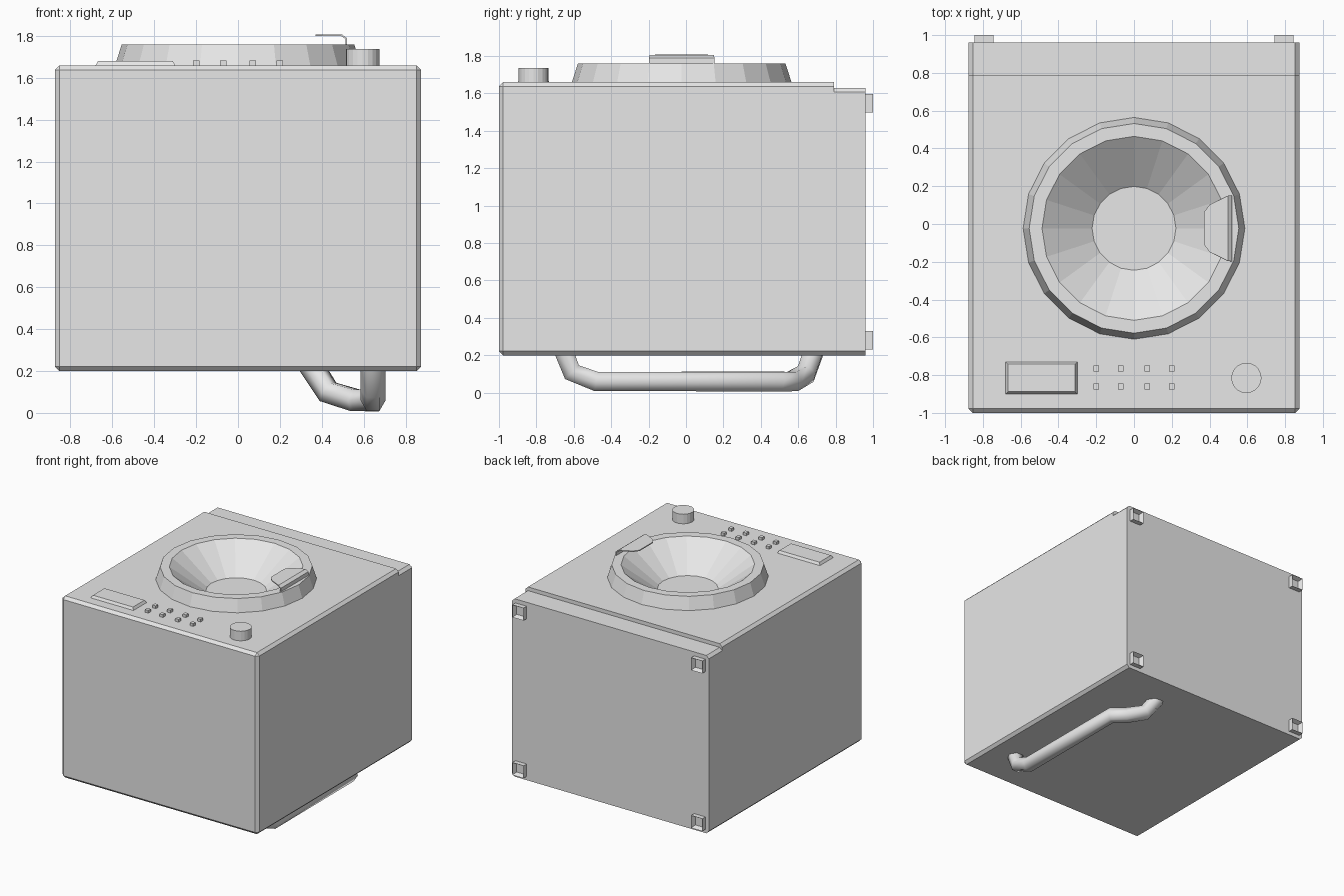
import bpy, bmesh, math
from mathutils import Matrix

cube = bpy.data.objects.get("Cube")
if cube:
    bpy.data.objects.remove(cube, do_unlink=True)

grey = bpy.data.materials.new("light_grey")
grey.use_nodes = True
grey.diffuse_color = (0.8, 0.8, 0.8, 1)
grey.node_tree.nodes["Principled BSDF"].inputs["Base Color"].default_value = (0.8, 0.8, 0.8, 1)


def add_object(name, data):
    obj = bpy.data.objects.new(name, data)
    bpy.context.collection.objects.link(obj)
    data.materials.append(grey)
    return obj


def finish(name, bm):
    bmesh.ops.recalc_face_normals(bm, faces=bm.faces)
    mesh = bpy.data.meshes.new(name)
    bm.to_mesh(mesh)
    bm.free()
    return add_object(name, mesh)


def box_mesh(x, y, z):
    """Box spanning the three (low, high) ranges."""
    bm = bmesh.new()
    size = Matrix.Diagonal((x[1] - x[0], y[1] - y[0], z[1] - z[0], 1))
    centre = Matrix.Translation((sum(x) / 2, sum(y) / 2, sum(z) / 2))
    bmesh.ops.create_cube(bm, size=1, matrix=centre @ size)
    return bm


def chamfer(bm, keep, width=0.022):
    edges = [e for e in bm.edges if keep(e)]
    bmesh.ops.bevel(bm, geom=edges, offset=width, segments=1, affect='EDGES')


def lathe(name, profile, centre, sides):
    """Spin a (radius, z) profile; the last ring is capped."""
    bm = bmesh.new()
    rings = []
    for r, z in profile:
        rings.append([bm.verts.new((centre[0] + r * math.cos(a), centre[1] + r * math.sin(a), z))
                      for a in (math.tau * i / sides for i in range(sides))])
    for low, high in zip(rings, rings[1:]):
        for i in range(sides):
            j = (i + 1) % sides
            bm.faces.new((low[i], low[j], high[j], high[i]))
    bm.faces.new(rings[-1])
    return finish(name, bm)


TOP, STEP = 1.66, 0.79
WIDE = (-0.875, 0.875)
DOOR = (0, -0.023)

# Cabinet: chamfered everywhere but at the rear
bm = box_mesh(WIDE, (-1, STEP), (0.2, TOP))
chamfer(bm, lambda e: any(v.co.y < 0 for v in e.verts))
cabinet = finish("cabinet", bm)

# Opening in the cabinet for the door bowl
cutter = lathe("door_opening_cutter", [(0, 1.5), (0.52, 1.5), (0.52, 1.8)], DOOR, 20)
bm = bmesh.new()
bm.from_mesh(cutter.data)
bmesh.ops.remove_doubles(bm, verts=bm.verts, dist=1e-5)
bmesh.ops.recalc_face_normals(bm, faces=bm.faces)
bm.to_mesh(cutter.data)
bm.free()
cutter.hide_render = True
cutter.hide_viewport = True
cut = cabinet.modifiers.new("door_opening", 'BOOLEAN')
cut.operation = 'DIFFERENCE'
cut.object = cutter
cut.solver = 'EXACT'
bpy.context.view_layer.objects.active = cabinet
bpy.ops.object.modifier_apply(modifier=cut.name)
bpy.data.objects.remove(cutter, do_unlink=True)

# Rear section, slightly lower
bm = box_mesh(WIDE, (STEP, 0.96), (0.2, 1.63))
chamfer(bm, lambda e: abs(e.verts[0].co.y - e.verts[1].co.y) > 0.1)
finish("rear_section", bm)

# Door: sloped ring and recessed bowl
lathe("door", [(0.587, TOP), (0.555, 1.76), (0.487, 1.76), (0.222, 1.565)], DOOR, 20)

# Control knob
lathe("knob", [(0.08, TOP), (0.08, 1.737)], (0.595, -0.815), 20)

# Door handle: bent plate, narrow at its free end
path = [(0.37, 1.803, 0.085), (0.40, 1.803, 0.125), (0.495, 1.803, 0.172),
        (0.516, 1.788, 0.175), (0.516, 1.745, 0.175)]
bm = bmesh.new()
rows = [[bm.verts.new((x, DOOR[1] + s * w, z)) for s in (-1, 1)] for x, z, w in path]
for a, b in zip(rows, rows[1:]):
    bm.faces.new((a[0], b[0], b[1], a[1]))
handle = finish("door_handle", bm)
thick = handle.modifiers.new("thickness", 'SOLIDIFY')
thick.thickness = 0.008
thick.offset = 0

# Detergent drawer with sloped rim
bm = box_mesh((-0.68, -0.30), (-0.90, -0.73), (TOP, 1.68))
for v in bm.verts:
    if v.co.z > 1.67:
        v.co.x += math.copysign(0.012, -0.49 - v.co.x)
        v.co.y += math.copysign(0.012, -0.815 - v.co.y)
finish("detergent_drawer", bm)

# Buttons in two rows
for x in (-0.2, -0.07, 0.07, 0.2):
    for y in (-0.765, -0.86):
        finish("button", box_mesh((x - 0.015, x + 0.015), (y - 0.016, y + 0.016), (TOP, 1.682)))

# Hollow square feet at the rear corners
for x in (-0.795, 0.795):
    for z in (0.28, 1.548):
        bm = box_mesh((x - 0.05, x + 0.05), (0.95, 1), (z - 0.05, z + 0.05))
        end = [f for f in bm.faces if f.calc_center_median().y > 0.99]
        bmesh.ops.inset_region(bm, faces=end, thickness=0.02)
        for v in end[0].verts:
            v.co.y -= 0.035
        finish("foot", bm)

# Hose under the cabinet
hose = bpy.data.curves.new("hose", 'CURVE')
hose.dimensions = '3D'
hose.bevel_depth = 0.06
hose.bevel_resolution = 1
points = [(0.645, -0.66, 0.24), (0.645, -0.61, 0.11), (0.645, -0.48, 0.06), (0.645, 0.5, 0.06),
          (0.56, 0.57, 0.06), (0.43, 0.64, 0.1), (0.34, 0.69, 0.24)]
spline = hose.splines.new('POLY')
spline.points.add(len(points) - 1)
for p, co in zip(spline.points, points):
    p.co = (*co, 1)
add_object("hose", hose)
